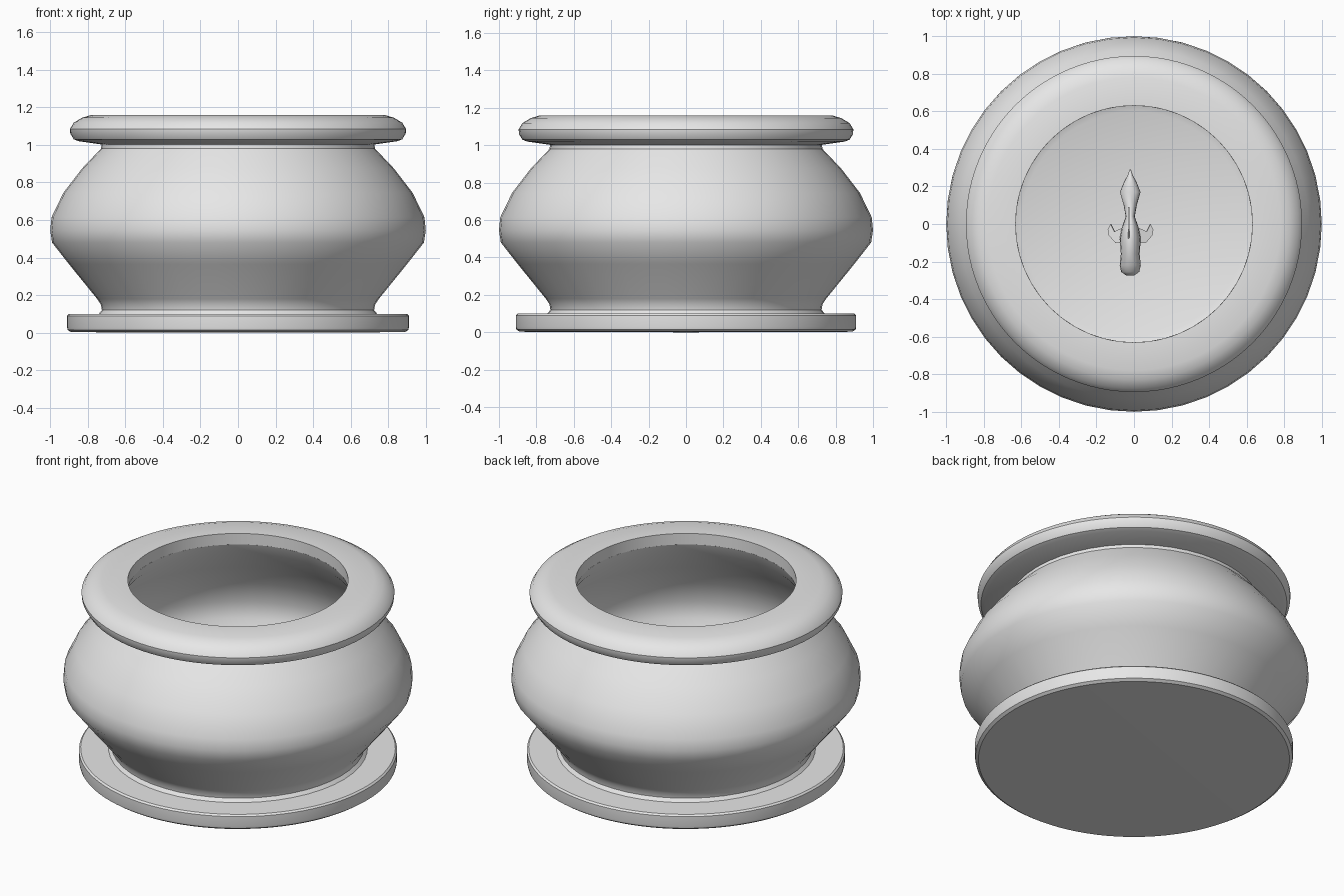
import bpy, bmesh, math
from mathutils import Vector

cube = bpy.data.objects.get("Cube")
if cube:
    bpy.data.objects.remove(cube, do_unlink=True)

grey = bpy.data.materials.new("plain_grey")
grey.use_nodes = True
grey.diffuse_color = (0.8, 0.8, 0.8, 1)
grey.node_tree.nodes["Principled BSDF"].inputs["Base Color"].default_value = (0.8, 0.8, 0.8, 1)


def finish(name, bm, angle=35):
    bmesh.ops.remove_doubles(bm, verts=bm.verts, dist=1e-5)
    bmesh.ops.recalc_face_normals(bm, faces=bm.faces)
    mesh = bpy.data.meshes.new(name)
    bm.to_mesh(mesh)
    bm.free()
    mesh.materials.append(grey)
    obj = bpy.data.objects.new(name, mesh)
    bpy.context.collection.objects.link(obj)
    bpy.ops.object.select_all(action="DESELECT")
    obj.select_set(True)
    bpy.context.view_layer.objects.active = obj
    bpy.ops.object.shade_smooth_by_angle(angle=math.radians(angle))
    return obj


def lathe(name, profile, sides, closed=False):
    """Spin a (radius, height) profile around z."""
    bm = bmesh.new()
    verts = [bm.verts.new((r, 0, z)) for r, z in profile]
    edges = [bm.edges.new(pair) for pair in zip(verts, verts[1:])]
    if closed:
        edges.append(bm.edges.new((verts[-1], verts[0])))
    bmesh.ops.spin(bm, geom=verts + edges, cent=(0, 0, 0), axis=(0, 0, 1),
                   angle=math.tau, steps=sides, use_merge=True)
    return finish(name, bm)


# Hollow bowl: outer wall going up, inner wall coming back down
outer = [(0, 0.06), (0.75, 0.09), (0.725, 0.12), (0.73, 0.15), (0.75, 0.18), (0.9, 0.365),
         (0.99, 0.48), (1.0, 0.545), (0.993, 0.615), (0.93, 0.745), (0.83, 0.875),
         (0.73, 0.98), (0.72, 1.05)]
inner = [(0.63, 1.09), (0.66, 1.02), (0.77, 0.88), (0.86, 0.74), (0.91, 0.6),
         (0.9, 0.5), (0.82, 0.36), (0.7, 0.22), (0.6, 0.18), (0, 0.17)]
lathe("bowl_body", outer + inner, 48)

# Rounded rim with a straight inner edge
lathe("bowl_rim", [(0.63, 1.16), (0.78, 1.16), (0.83, 1.145), (0.875, 1.118), (0.895, 1.085),
                   (0.893, 1.06), (0.875, 1.03), (0.85, 1.02), (0.71, 1.0), (0.63, 1.09)],
      96, closed=True)

# Flat foot
lathe("foot_plate", [(0, 0), (0.89, 0.003), (0.907, 0.015), (0.91, 0.03),
                     (0.91, 0.09), (0.9, 0.1), (0, 0.1)], 96)

# Fish body: elliptical rings along y, as (y, half width, half height)
FISH_X, FISH_Z = -0.02, 0.42
rings = [(-0.275, 0.02, 0.02), (-0.255, 0.048, 0.045), (-0.22, 0.056, 0.065),
         (-0.16, 0.05, 0.09), (-0.08, 0.056, 0.1), (-0.02, 0.045, 0.09),
         (0.04, 0.024, 0.06), (0.1, 0.035, 0.045), (0.17, 0.055, 0.04),
         (0.22, 0.035, 0.04), (0.26, 0.014, 0.03), (0.29, 0.004, 0.01)]
bm = bmesh.new()
loops = []
for y, w, h in rings:
    loops.append([bm.verts.new((FISH_X + w * math.cos(a), y, FISH_Z + h * math.sin(a)))
                  for a in (math.tau * i / 16 for i in range(16))])
for a, b in zip(loops, loops[1:]):
    for i in range(16):
        j = (i + 1) % 16
        bm.faces.new((a[i], a[j], b[j], b[i]))
bm.faces.new(loops[0])
bm.faces.new(loops[-1])
finish("fish_body", bm, 60)


def fin(name, outline, thickness):
    """Thin plate: extrude an outline along its normal."""
    bm = bmesh.new()
    face = bm.faces.new([bm.verts.new((x + FISH_X, y, z + FISH_Z)) for x, y, z in outline])
    bm.normal_update()
    shift = face.normal * thickness
    new = bmesh.ops.extrude_face_region(bm, geom=[face])["geom"]
    bmesh.ops.translate(bm, vec=shift,
                        verts=[v for v in new if isinstance(v, bmesh.types.BMVert)])
    finish(name, bm)


# Side fins, mirrored, and an upright back fin
side_outline = [(0.035, -0.1), (0.08, -0.1), (0.115, -0.06), (0.12, -0.03),
                (0.105, 0), (0.085, -0.04), (0.04, -0.02)]
for side, sign in (("left", 1), ("right", -1)):
    fin(side + "_fin", [(sign * x, y, -0.3 * x) for x, y in side_outline], 0.012)
fin("back_fin", [(-0.004, -0.1, 0.08), (-0.004, -0.03, 0.13), (-0.004, 0.09, 0.09),
                 (-0.004, 0.06, 0.04)], 0.008)
